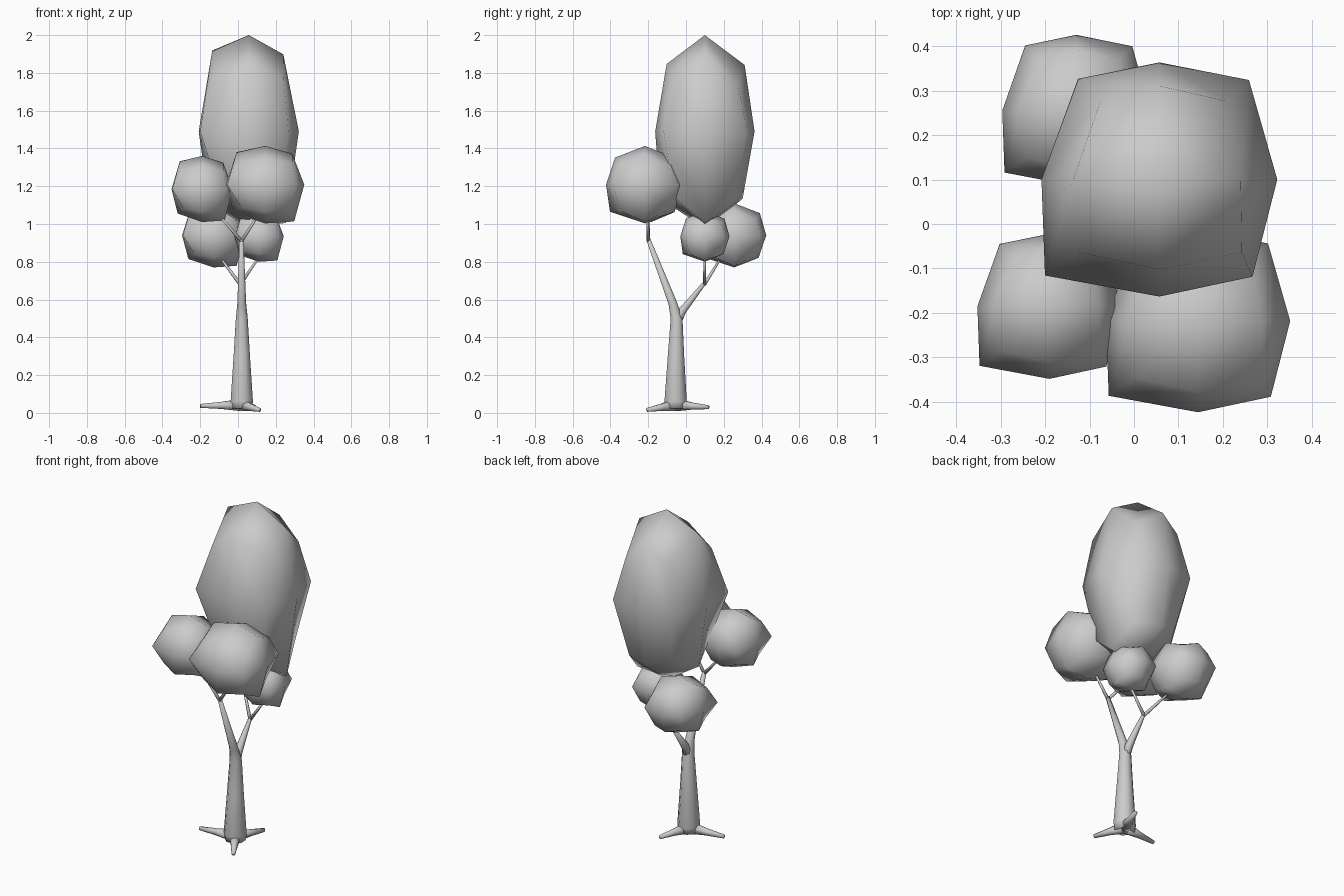
import bpy, bmesh
from mathutils import Vector
from math import cos, sin, tau

if "Cube" in bpy.data.objects:
    bpy.data.objects.remove(bpy.data.objects["Cube"])


def finish(name, bm):
    bmesh.ops.recalc_face_normals(bm, faces=bm.faces)
    me = bpy.data.meshes.new(name)
    bm.to_mesh(me)
    bm.free()
    for p in me.polygons:
        p.use_smooth = True
    ob = bpy.data.objects.new(name, me)
    bpy.context.collection.objects.link(ob)
    return ob


def tube(name, path, sides=8):
    """Tapered limb through (x, y, z, radius) points."""
    bm = bmesh.new()
    pts = [Vector(p[:3]) for p in path]
    rings = []
    for i, p in enumerate(pts):
        d = (pts[min(i + 1, len(pts) - 1)] - pts[max(i - 1, 0)]).normalized()
        ref = Vector((1, 0, 0)) if abs(d.z) > 0.5 else Vector((0, 0, 1))
        u = d.cross(ref).normalized()
        v = d.cross(u)
        r = path[i][3]
        rings.append([bm.verts.new(p + r * (u * cos(tau * (k + .5) / sides) + v * sin(tau * (k + .5) / sides)))
                      for k in range(sides)])
    for a, b in zip(rings, rings[1:]):
        for k in range(sides):
            n = (k + 1) % sides
            bm.faces.new((a[k], a[n], b[n], b[k]))
    bm.faces.new(rings[0])
    bm.faces.new(rings[-1])
    return finish(name, bm)


# Irregular edge points and corners of the rounded-cube leaf clump (unit size)
SHAPE = {
    # middle edges
    (-1, -1, 0): (-.97, -.82, 0), (1, -1, 0): (.79, -.83, 0),
    (1, 1, 0): (.76, .85, 0), (-1, 1, 0): (-.69, .86, 0),
    # upper edges
    (-1, 0, 1): (-.73, 0, .84), (1, 0, 1): (.69, 0, .8),
    (0, -1, 1): (0, -.77, .7), (0, 1, 1): (0, .8, .69),
    # lower edges
    (-1, 0, -1): (-.8, 0, -.74), (1, 0, -1): (.74, 0, -.95),
    (0, -1, -1): (0, -.9, -.7), (0, 1, -1): (0, .76, -.7),
    # upper corners
    (-1, -1, 1): (-.69, -.62, .52), (1, -1, 1): (.7, -.62, .54),
    (1, 1, 1): (.57, .67, .48), (-1, 1, 1): (-.5, .67, .55),
    # lower corners
    (-1, -1, -1): (-.62, -.62, -.58), (1, -1, -1): (.62, -.62, -.68),
    (1, 1, -1): (.55, .57, -.68), (-1, 1, -1): (-.52, .54, -.6),
}


def clump(name, center, radii):
    bm = bmesh.new()
    bmesh.ops.create_cube(bm, size=2)
    bmesh.ops.subdivide_edges(bm, edges=bm.edges[:], cuts=1, use_grid_fill=True)
    for v in bm.verts:
        p = SHAPE.get(tuple(round(c) for c in v.co), v.co)
        v.co = [c + q * r for c, q, r in zip(center, p, radii)]
    return finish(name, bm)


# Leaf clumps
clump("main_canopy", (.057, .1, 1.49), (.265, .263, .51))
clump("front_right_leaves", (.144, -.218, 1.208), (.207, .205, .205))
clump("front_left_leaves", (-.19, -.185, 1.185), (.162, .163, .175))
clump("back_left_leaves", (-.13, .255, .94), (.166, .17, .17))
clump("back_right_leaves", (.112, .1, .935), (.13, .13, .135))

# Trunk flowing into the front branch
tube("trunk", [(.02, -.055, .022, .058), (.02, -.055, .06, .064),
               (.02, -.053, .3, .047), (.02, -.05, .5, .034),
               (.02, -.07, .58, .025), (.018, -.2, .92, .012)])

# Back branch
tube("back_branch", [(.02, -.05, .47, .024), (.018, -.02, .54, .023),
                     (.012, .1, .69, .01)])

# Twigs reaching into the leaf clumps
for name, start, end in [
    ("front_right_twig", (.018, -.199, .91), (.11, -.205, 1.05)),
    ("front_left_twig", (.018, -.199, .91), (-.12, -.195, 1.07)),
    ("back_left_twig", (.012, .098, .68), (-.1, .19, .83)),
    ("back_right_twig", (.012, .098, .68), (.115, .1, .83)),
]:
    tube(name, [(*start, .01), (*end, .006)])

# Spreading roots
for name, tip in [("left_root", (-.2, -.075, .037)),
                  ("front_root", (.113, -.205, .016)),
                  ("back_root", (.09, .12, .03))]:
    base = Vector((.02, -.055, .042))
    mid = base.lerp(Vector(tip), .5)
    tube(name, [(*base, .036), (*mid, .02), (*tip, .011)])
